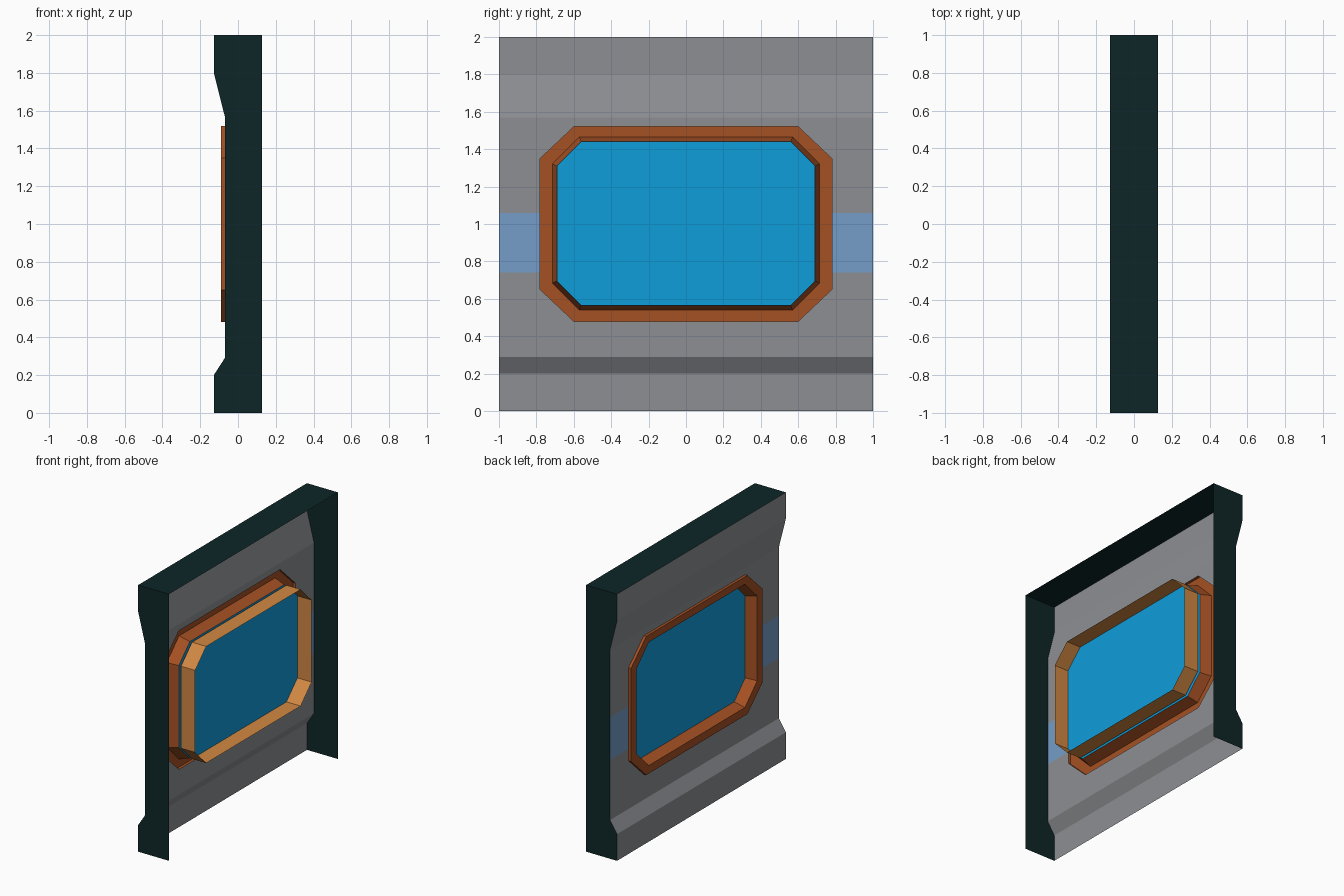
import bpy
from mathutils import Vector

if "Cube" in bpy.data.objects:
    bpy.data.objects.remove(bpy.data.objects["Cube"])


def mat(name, rgb):
    m = bpy.data.materials.new(name)
    lin = [(c / 255 / 12.92 if c <= 10 else ((c / 255 + 0.055) / 1.055) ** 2.4) for c in rgb]
    m.diffuse_color = (*lin, 1)
    m.use_nodes = True
    m.node_tree.nodes["Principled BSDF"].inputs["Base Color"].default_value = m.diffuse_color
    return m


GRAY = mat("panel gray", (141, 143, 147))
STRIPE = mat("stripe blue", (118, 157, 200))
DARK = mat("dark edge", (14, 38, 39))
RUST = mat("rust orange", (165, 80, 35))
TAN = mat("light orange", (210, 136, 67))
GLASS = mat("window blue", (15, 157, 218))

XB = 0.128      # open inner side
XO = -0.128     # outer side
XM = -0.07      # recessed outer face


def build(name, faces, mats, facing=None):
    """faces: list of (points, material index); facing(centre) gives the outward direction."""
    verts, polys, idx = [], [], []
    for pts, mi in faces:
        pts = [Vector(p) for p in pts]
        normal = sum((a.cross(b) for a, b in zip(pts, pts[1:] + pts[:1])), Vector())
        centre = sum(pts, Vector()) / len(pts)
        if facing and normal.dot(facing(centre)) < 0:
            pts.reverse()
        polys.append(range(len(verts), len(verts) + len(pts)))
        verts += pts
        idx.append(mi)
    me = bpy.data.meshes.new(name)
    me.from_pydata(verts, [], [list(p) for p in polys])
    for m in mats:
        me.materials.append(m)
    for p, mi in zip(me.polygons, idx):
        p.material_index = mi
    ob = bpy.data.objects.new(name, me)
    bpy.context.collection.objects.link(ob)
    return ob


def octagon(x, hy, z0, z1, cy, cz):
    """Rectangle with cut corners, standing in the yz plane."""
    half = [(hy - cy, z0), (hy, z0 + cz), (hy, z1 - cz), (hy - cy, z1)]
    return [(x, y, z) for y, z in half] + [(x, -y, z) for y, z in half[::-1]]


def bridge(a, b):
    n = len(a)
    return [([a[i], a[(i + 1) % n], b[(i + 1) % n], b[i]], 0) for i in range(n)]


# Wall sheet: bands above and below the window, then the pieces beside it
profile = [(XO, 0), (XO, 0.2), (XM, 0.29), (XM, 0.48), (XM, 1.52), (XM, 1.57), (XO, 1.8), (XO, 2)]
wall = []
for i, ((xa, za), (xb, zb)) in enumerate(zip(profile, profile[1:])):
    if i != 3:
        wall.append(([(xa, -1, za), (xa, 1, za), (xb, 1, zb), (xb, -1, zb)], 0))
beside = [
    ([(1, 0.48), (1, 0.74), (0.78, 0.74), (0.78, 0.65), (0.6, 0.48)], 0),
    ([(1, 0.74), (1, 1.06), (0.78, 1.06), (0.78, 0.74)], 1),
    ([(1, 1.06), (1, 1.52), (0.6, 1.52), (0.78, 1.35), (0.78, 1.06)], 0),
]
for s in (-1, 1):
    wall += [([(XM, s * y, z) for y, z in pts], mi) for pts, mi in beside]
build("wall_panel", wall, [GRAY, STRIPE], lambda c: Vector((-1, 0, 0)))

# Dark end caps and top cap (inner side and bottom stay open)
outline = profile + [(XB, 2), (XB, 0)]
caps = [([(x, s, z) for x, z in outline], 0) for s in (-1, 1)]
caps.append(([(XO, -1, 2), (XB, -1, 2), (XB, 1, 2), (XO, 1, 2)], 0))
build("edge_caps", caps, [DARK],
      lambda c: Vector((0, 0, 1)) if c.z > 1.99 else Vector((0, c.y, 0)))

# Outer window frame: raised lip, flat face, tapered reveal
pane = (0.69, 0.565, 1.44, 0.13, 0.13)
rings = [octagon(XM, 0.78, 0.48, 1.52, 0.18, 0.17),
         octagon(-0.09, 0.78, 0.48, 1.52, 0.18, 0.17),
         octagon(-0.09, 0.715, 0.54, 1.465, 0.145, 0.145),
         octagon(-0.008, *pane)]
mid = Vector((0, 0, 1))
lip = bridge(rings[0], rings[1])
build("frame_lip", lip, [RUST], lambda c: Vector((0, c.y, c.z - 1)))
build("frame_face", bridge(rings[1], rings[2]), [RUST], lambda c: Vector((-1, 0, 0)))
build("frame_reveal", bridge(rings[2], rings[3]), [RUST], lambda c: Vector((0, -c.y, 1 - c.z)))

# Two window panes
build("outer_pane", [(octagon(-0.008, *pane), 0)], [GLASS], lambda c: Vector((-1, 0, 0)))
build("inner_pane", [(octagon(0.01, *pane), 0)], [GLASS], lambda c: Vector((1, 0, 0)))

# Inner window sleeve reaching the open side
build("inner_sleeve", bridge(octagon(0.01, *pane), octagon(XB, *pane)), [TAN],
      lambda c: Vector((0, -c.y, 1 - c.z)))
